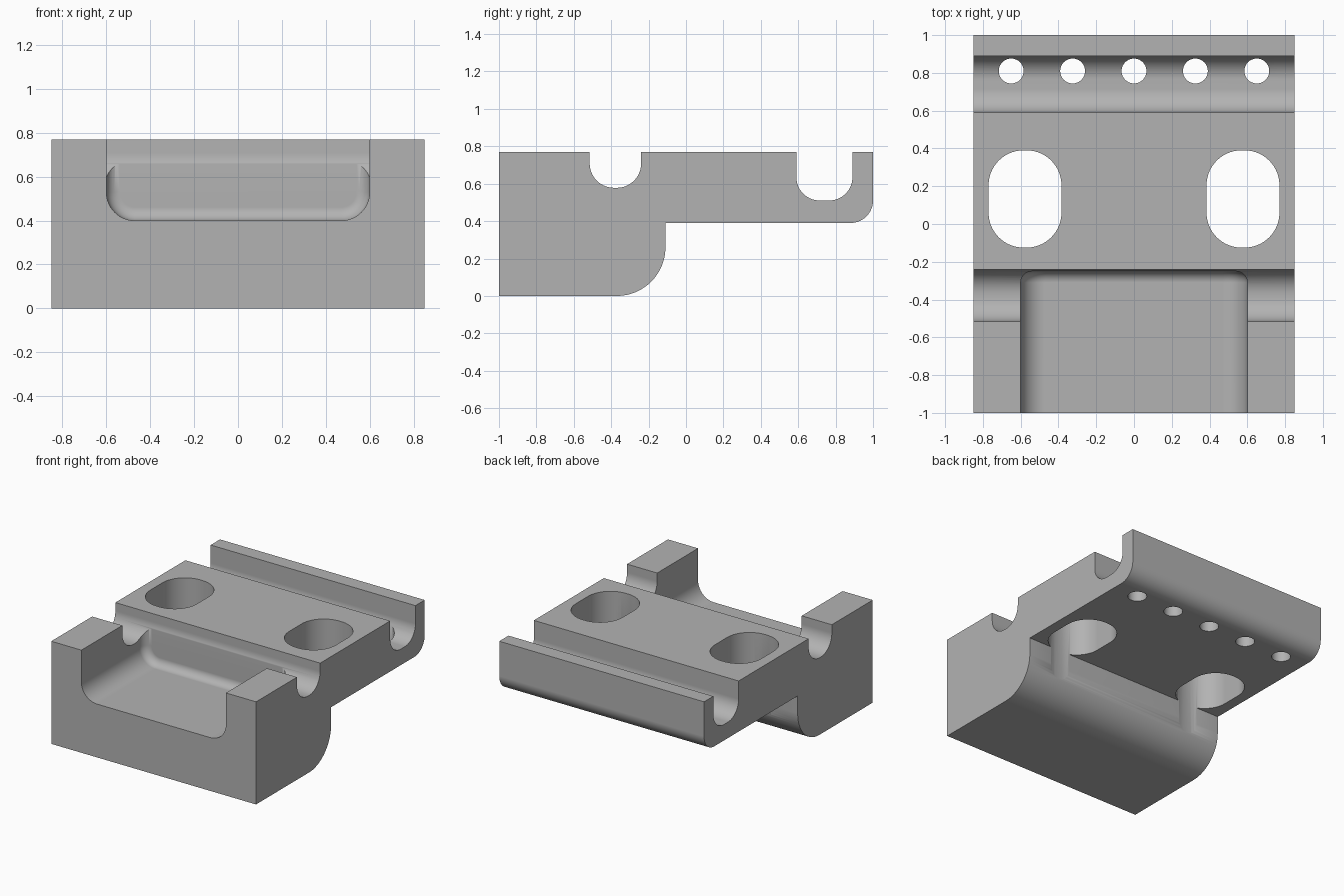
import bpy
import bmesh
from math import pi, cos, sin, radians

default = bpy.data.objects.get("Cube")
if default:
    bpy.data.objects.remove(default, do_unlink=True)

grey = bpy.data.materials.new("plain grey")
grey.use_nodes = True
colour = (0.45, 0.45, 0.45, 1)
grey.diffuse_color = colour
grey.node_tree.nodes["Principled BSDF"].inputs["Base Color"].default_value = colour


def arc(cx, cy, r, start, end, steps=14):
    """Points of an arc, angles in degrees."""
    turns = [radians(start + (end - start) * i / steps) for i in range(steps + 1)]
    return [(cx + r * cos(t), cy + r * sin(t)) for t in turns]


def prism(name, outline, axis, low, high, end_round=0):
    """Extrude a closed outline along an axis, optionally rounding the far end."""
    place = {"x": lambda a, b: (low, a, b),
             "y": lambda a, b: (a, low, b),
             "z": lambda a, b: (a, b, low)}[axis]
    bm = bmesh.new()
    face = bm.faces.new([bm.verts.new(place(a, b)) for a, b in outline])
    moved = bmesh.ops.extrude_face_region(bm, geom=[face])["geom"]
    far = [v for v in moved if isinstance(v, bmesh.types.BMVert)]
    for v in far:
        v.co["xyz".index(axis)] = high
    if end_round:
        rim = [e for e in bm.edges if all(v in far for v in e.verts)]
        bmesh.ops.bevel(bm, geom=rim, offset=end_round, offset_type="OFFSET",
                        segments=8, profile=0.5, affect="EDGES")
    bmesh.ops.recalc_face_normals(bm, faces=bm.faces[:])
    mesh = bpy.data.meshes.new(name)
    bm.to_mesh(mesh)
    bm.free()
    mesh.materials.append(grey)
    obj = bpy.data.objects.new(name, mesh)
    bpy.context.collection.objects.link(obj)
    return obj


def groove(y0, y1, bottom, r, top):
    """Open channel with rounded bottom corners, running from back to front."""
    return ([(y1, top)] + arc(y1 - r, bottom + r, r, 0, -90)
            + arc(y0 + r, bottom + r, r, -90, -180) + [(y0, top)])


# Stepped body with both cross grooves in its side profile
TOP = 0.77
profile = ([(-1, 0)] + arc(-0.37, 0.26, 0.26, -90, 0, 20) + [(-0.11, 0.39)]
           + arc(0.88, 0.51, 0.12, -90, 0)
           + [(1, TOP)] + groove(0.59, 0.89, 0.51, 0.125, TOP)
           + groove(-0.515, -0.24, 0.578, 0.13, TOP) + [(-1, TOP)])
body = prism("bracket_body", profile, "x", -0.85, 0.85)

# Front pocket, rounded along its floor and back wall
cutters = [prism("pocket_cutter", groove(-0.6, 0.6, 0.4, 0.13, 1),
                 "y", -1.2, -0.25, 0.06)]

# Two long slots
for side in (-1, 1):
    cx, hw, r = side * 0.577, 0.193, 0.185
    outline = []
    for sx, sy, start in ((1, 0.39, 0), (-1, 0.39, 90), (-1, -0.125, 180), (1, -0.125, 270)):
        cy = sy - r if sy > 0 else sy + r
        outline += arc(cx + sx * (hw - r), cy, r, start, start + 90)
    cutters.append(prism("slot_cutter", outline, "z", -0.2, 1))

# Row of drain holes in the rear groove
for i in range(-2, 3):
    ring = arc(i * 0.325, 0.81, 0.066, 0, 360, 32)[:-1]
    cutters.append(prism("hole_cutter", ring, "z", -0.2, 1))

for cutter in cutters:
    cut = body.modifiers.new(cutter.name, "BOOLEAN")
    cut.operation = "DIFFERENCE"
    cut.solver = "EXACT"
    cut.object = cutter

# Bake the cuts and remove the cutters
bpy.context.view_layer.update()
evaluated = body.evaluated_get(bpy.context.evaluated_depsgraph_get())
result = bpy.data.meshes.new_from_object(evaluated)
body.modifiers.clear()
body.data = result
for cutter in cutters:
    bpy.data.objects.remove(cutter, do_unlink=True)

# Smooth fillets, crisp corners, flat planes
for obj in bpy.context.selected_objects:
    obj.select_set(False)
body.select_set(True)
bpy.context.view_layer.objects.active = body
bpy.ops.object.shade_smooth_by_angle(angle=radians(30))
weighted = body.modifiers.new("flat_planes", "WEIGHTED_NORMAL")
weighted.keep_sharp = True
